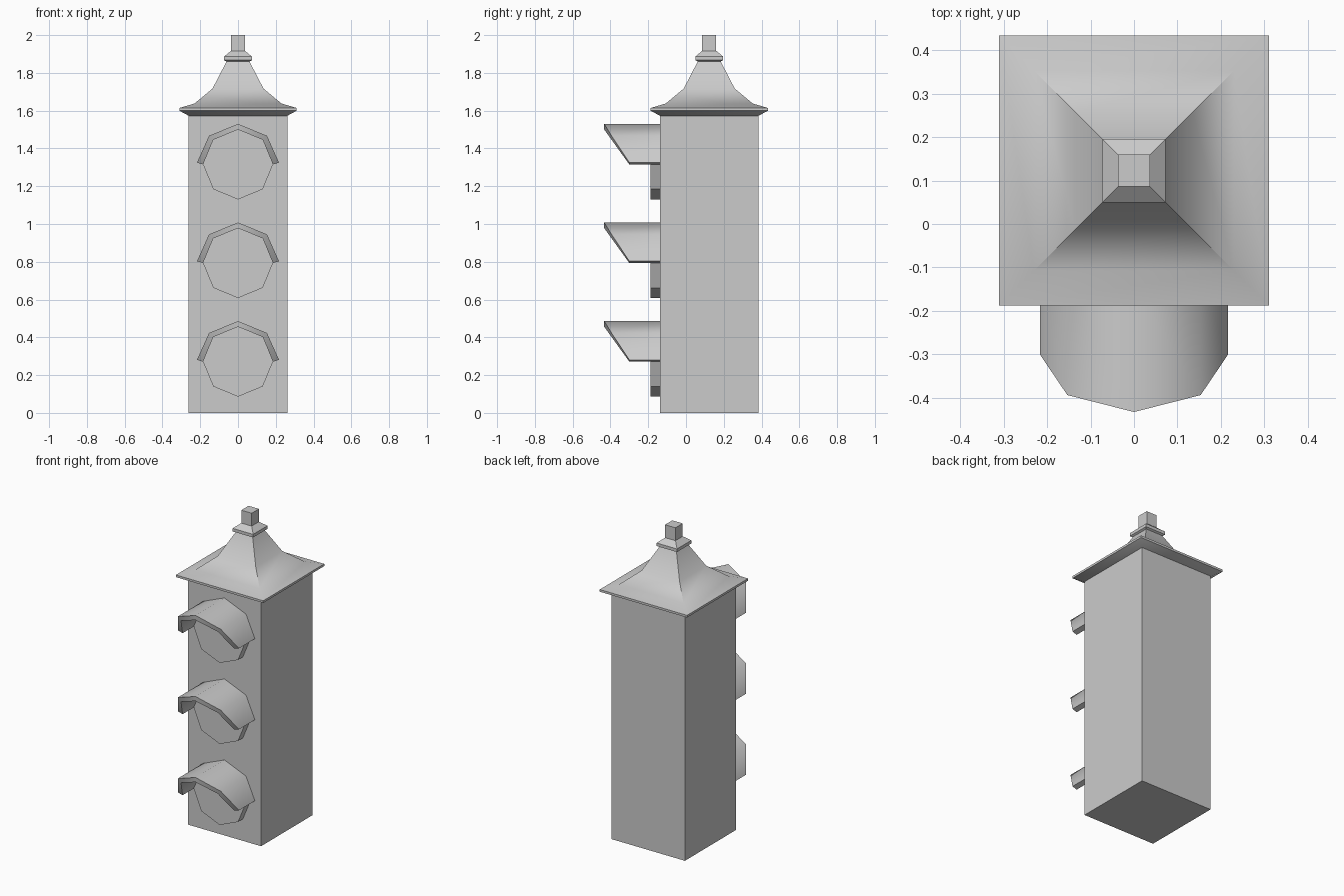
import bpy, bmesh
from math import sin, cos, pi, radians

cube = bpy.data.objects.get("Cube")
if cube:
    bpy.data.objects.remove(cube, do_unlink=True)

GREY = (0.6, 0.6, 0.6, 1)
mat = bpy.data.materials.new("plain grey")
mat.use_nodes = True
mat.diffuse_color = GREY
mat.node_tree.nodes["Principled BSDF"].inputs["Base Color"].default_value = GREY

CENTRE_Y = 0.123   # axis of the tower
FACE_Y = -0.138    # front face of the housing
LENS_R = 0.185


def loft(name, rings, smooth=None, closed=False):
    """Skin a list of equal rings; cap the ends, or join last to first."""
    bm = bmesh.new()
    loops = [[bm.verts.new(p) for p in ring] for ring in rings]
    n = len(rings[0])
    pairs = list(zip(loops, loops[1:]))
    if closed:
        pairs.append((loops[-1], loops[0]))
    for a, b in pairs:
        for i in range(n):
            j = (i + 1) % n
            bm.faces.new((a[i], a[j], b[j], b[i]))
    if not closed:
        bm.faces.new(loops[0])
        bm.faces.new(loops[-1])
    bmesh.ops.recalc_face_normals(bm, faces=bm.faces)
    mesh = bpy.data.meshes.new(name)
    bm.to_mesh(mesh)
    bm.free()
    mesh.materials.append(mat)
    obj = bpy.data.objects.new(name, mesh)
    bpy.context.collection.objects.link(obj)
    if smooth:
        bpy.ops.object.select_all(action='DESELECT')
        obj.select_set(True)
        bpy.context.view_layer.objects.active = obj
        bpy.ops.object.shade_smooth_by_angle(angle=radians(smooth))
    return obj


def square(half, z):
    return [(sx * half, CENTRE_Y + sy * half, z)
            for sx, sy in ((-1, -1), (1, -1), (1, 1), (-1, 1))]


# Housing
loft("housing", [square(0.261, 0), square(0.261, 1.575)])

# Flared roof with eave, then collar and finial
roof = [(0.261, 1.573), (0.311, 1.6), (0.311, 1.614), (0.23, 1.638),
        (0.135, 1.717), (0.06, 1.862)]
loft("roof", [square(h, z) for h, z in roof], smooth=40)
collar = [(0.06, 1.86), (0.073, 1.867), (0.073, 1.887), (0.037, 1.917)]
loft("roof_collar", [square(h, z) for h, z in collar])
loft("finial", [square(0.037, 1.91), square(0.037, 2.0)])


# Octagonal lamp and slanted hood
def lamp(name, z):
    def disc(y):
        return [(LENS_R * sin(i * pi / 4), y, z + LENS_R * cos(i * pi / 4))
                for i in range(8)]
    loft(name + "_lens", [disc(FACE_Y), disc(-0.187)])

    sections = []
    for i in range(-2, 3):
        a = i * pi / 4
        lift = 0.01 if abs(i) == 2 else 0
        outer = (0.217 * sin(a), z + 0.215 * cos(a) + lift)
        inner = (LENS_R * sin(a), z + LENS_R * cos(a))
        front = -0.3 - 0.133 * cos(a)
        sections.append([(outer[0], FACE_Y, outer[1]), (outer[0], front, outer[1]),
                         (inner[0], front, inner[1]), (inner[0], FACE_Y, inner[1])])
    loft(name + "_hood", sections, smooth=50)


for name, z in (("top", 1.315), ("middle", 0.793), ("bottom", 0.271)):
    lamp(name, z)
